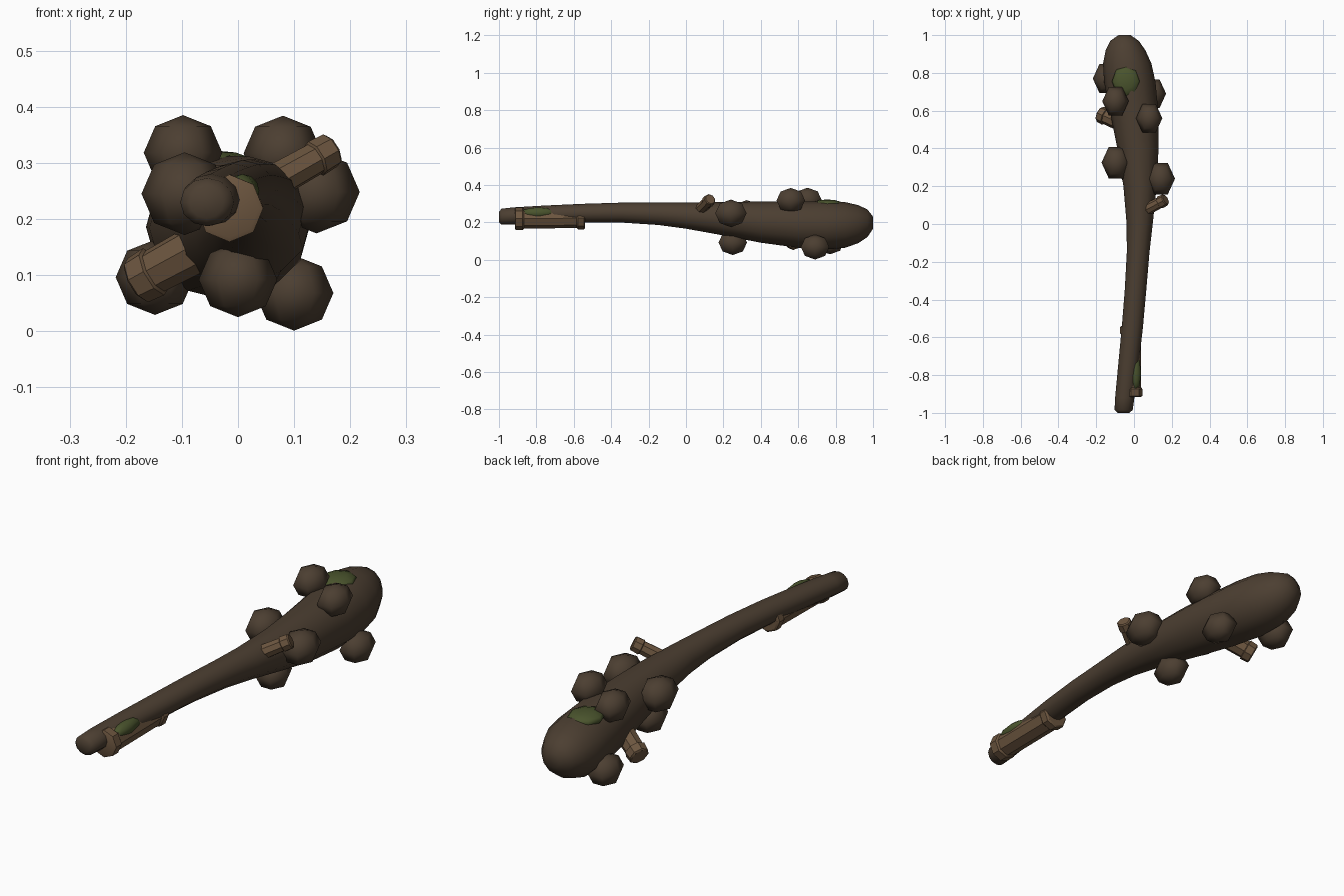
import bpy, bmesh, math
from mathutils import Vector, Matrix

if "Cube" in bpy.data.objects:
    bpy.data.objects.remove(bpy.data.objects["Cube"])


def material(name, rgb):
    m = bpy.data.materials.new(name)
    m.diffuse_color = (*rgb, 1)
    m.use_nodes = True
    m.node_tree.nodes["Principled BSDF"].inputs["Base Color"].default_value = m.diffuse_color
    return m


BARK = material("dark_bark", (0.072, 0.049, 0.031))
WOOD = material("light_wood", (0.150, 0.092, 0.050))
MOSS = material("moss_green", (0.068, 0.088, 0.026))


def make(name, bm, mat, angle=80):
    bmesh.ops.recalc_face_normals(bm, faces=bm.faces)
    me = bpy.data.meshes.new(name)
    bm.to_mesh(me)
    bm.free()
    ob = bpy.data.objects.new(name, me)
    bpy.context.collection.objects.link(ob)
    me.materials.append(mat)
    bpy.ops.object.select_all(action='DESELECT')
    ob.select_set(True)
    bpy.context.view_layer.objects.active = ob
    bpy.ops.object.shade_smooth_by_angle(angle=math.radians(angle))
    return ob


def loft(rings, sides, place):
    """Skin a list of rings; place(ring, angle) gives each point."""
    bm = bmesh.new()
    loops = [[bm.verts.new(place(r, 2 * math.pi * i / sides)) for i in range(sides)]
             for r in rings]
    for a, b in zip(loops, loops[1:]):
        for i in range(sides):
            j = (i + 1) % sides
            bm.faces.new((a[i], a[j], b[j], b[i]))
    bm.faces.new(loops[0])
    bm.faces.new(loops[-1])
    return bm


def rod(name, start, end, sides, profile, mat):
    """Turned piece along an axis; profile holds (fraction, radius)."""
    p, d = Vector(start), Vector(end) - Vector(start)
    q = d.to_track_quat('Z', 'Y')
    bm = loft(profile, sides, lambda r, a: p + d * r[0] +
              q @ Vector((math.cos(a) * r[1], math.sin(a) * r[1], 0)))
    return make(name, bm, mat, 35)


def blob(name, centre, size, mat, segments=6, rings=4):
    bm = bmesh.new()
    bmesh.ops.create_uvsphere(bm, u_segments=segments, v_segments=rings, radius=1)
    bmesh.ops.transform(bm, verts=bm.verts, matrix=Matrix.Translation(centre)
                        @ Matrix.Diagonal((*size, 1))
                        @ Matrix.Rotation(math.pi / 2, 4, 'Z'))
    return make(name, bm, mat)


# Bent club shaft: y, centre x, centre z, radius x, radius z
shaft = [
    (-1.0, -0.056, 0.229, 0.030, 0.028), (-0.985, -0.055, 0.230, 0.048, 0.043),
    (-0.92, -0.049, 0.234, 0.051, 0.046), (-0.75, -0.030, 0.242, 0.054, 0.048),
    (-0.55, -0.009, 0.249, 0.056, 0.050), (-0.35, 0.008, 0.252, 0.057, 0.053),
    (-0.15, 0.022, 0.246, 0.060, 0.060), (0.0, 0.030, 0.236, 0.069, 0.070),
    (0.2, 0.032, 0.219, 0.088, 0.089), (0.4, 0.021, 0.201, 0.109, 0.110),
    (0.6, 0.000, 0.188, 0.128, 0.124), (0.75, -0.022, 0.184, 0.136, 0.129),
    (0.85, -0.036, 0.186, 0.128, 0.122), (0.92, -0.045, 0.190, 0.105, 0.102),
    (0.97, -0.050, 0.195, 0.075, 0.074), (1.0, -0.050, 0.198, 0.032, 0.032)]
make("club_shaft", loft(shaft, 12, lambda r, a: (
    r[1] + r[3] * math.cos(a), r[0], r[2] + r[4] * math.sin(a))), BARK)

# Knots around the head
knots = [(-0.098, 0.65, 0.318), (0.080, 0.56, 0.317), (0.140, 0.24, 0.248),
         (-0.095, 0.325, 0.245), (0.0, 0.25, 0.092), (0.100, 0.69, 0.068),
         (-0.148, 0.77, 0.096)]
for n, c in enumerate(knots):
    k = 1.1 if n in (2, 3) else 1.0
    blob(f"knot_{n + 1}", c, (0.070 * k, 0.088 * k, 0.067 * k), BARK)

# Broken branch stubs with a collar at the tip
stub = lambda r: [(0, r), (0.74, r * 0.92), (0.76, r * 1.06), (0.97, r * 1.0), (1, r * 0.85)]
rod("branch_stub_right", (0.045, 0.065, 0.255), (0.168, 0.13, 0.324), 8, stub(0.032), WOOD)
rod("branch_stub_left", (-0.05, 0.525, 0.16), (-0.182, 0.582, 0.089), 8, stub(0.044), WOOD)

# Straight wooden grip sleeve with end collars
rod("grip_sleeve", (-0.015, -0.915, 0.219), (-0.015, -0.54, 0.223), 8,
    [(0, 0.052), (0.01, 0.060), (0.11, 0.060), (0.13, 0.053),
     (0.88, 0.053), (0.90, 0.060), (0.985, 0.060), (1, 0.052)], WOOD)

# Moss patches
blob("moss_head", (-0.042, 0.755, 0.296), (0.075, 0.085, 0.026), MOSS, 8, 6)
blob("moss_grip", (0.008, -0.79, 0.250), (0.030, 0.095, 0.030), MOSS, 8, 6)
